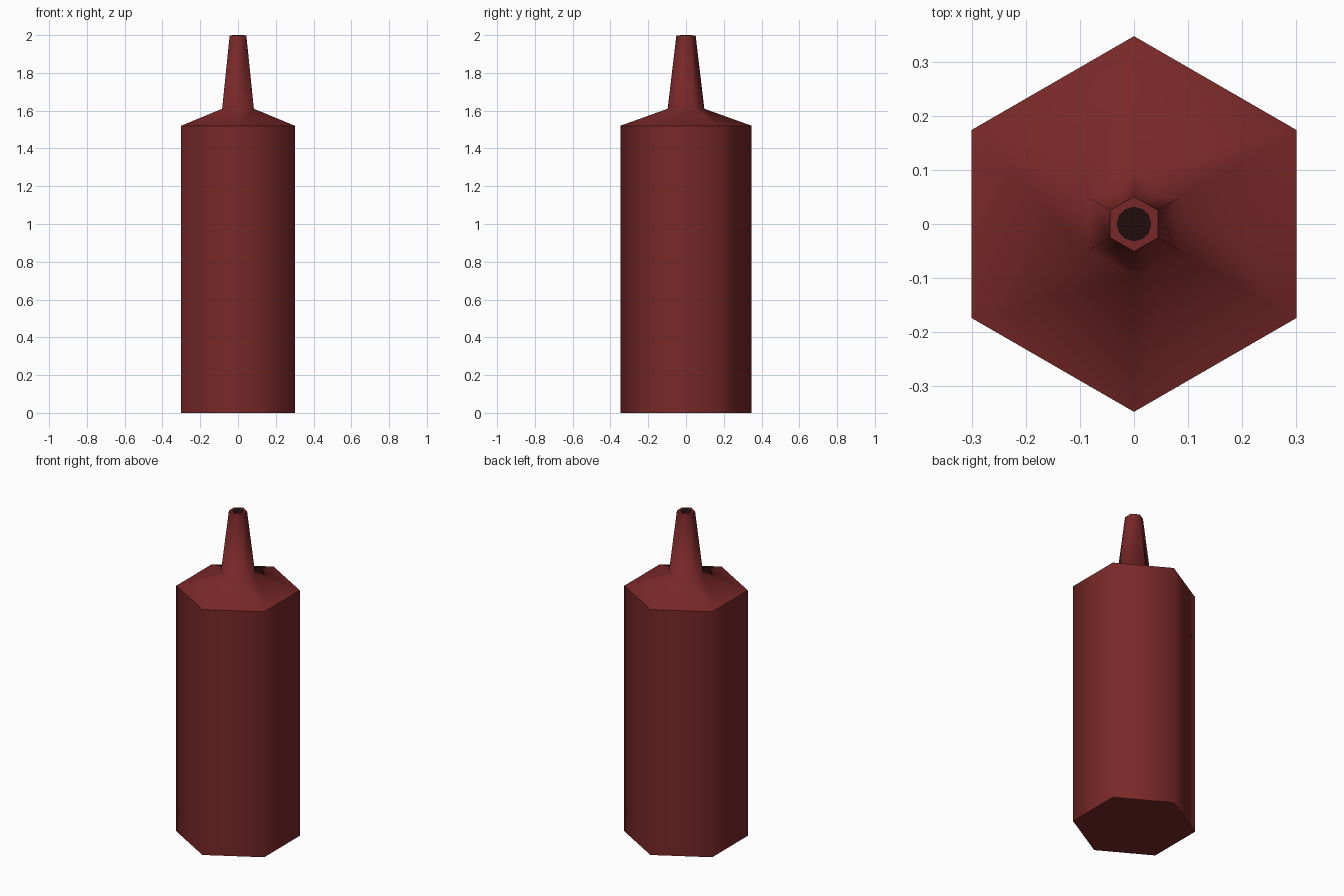
import bpy, bmesh, math

if "Cube" in bpy.data.objects:
    bpy.data.objects.remove(bpy.data.objects["Cube"])


def material(name, rgb):
    m = bpy.data.materials.new(name)
    m.diffuse_color = (*rgb, 1)
    m.use_nodes = True
    m.node_tree.nodes["Principled BSDF"].inputs["Base Color"].default_value = m.diffuse_color
    return m


def lathe(name, profile, sides, mat, sharp=()):
    """Stack of polygon rings (radius, z), corners on the y axis, capped."""
    bm = bmesh.new()
    rings = []
    for r, z in profile:
        rings.append([bm.verts.new((r * math.sin(2 * math.pi * i / sides),
                                    -r * math.cos(2 * math.pi * i / sides), z))
                      for i in range(sides)])
    for a, b in zip(rings, rings[1:]):
        for i in range(sides):
            j = (i + 1) % sides
            bm.faces.new((a[i], a[j], b[j], b[i]))
    bm.faces.new(rings[0][::-1])
    bm.faces.new(rings[-1])
    for f in bm.faces:
        f.smooth = True
    # crisp rims, soft everywhere else
    for k in sharp:
        for i in range(sides):
            bm.edges.get((rings[k][i], rings[k][(i + 1) % sides])).smooth = False
    me = bpy.data.meshes.new(name)
    bm.to_mesh(me)
    bm.free()
    me.materials.append(mat)
    ob = bpy.data.objects.new(name, me)
    bpy.context.collection.objects.link(ob)
    return ob


red = material("dark red", (0.19, 0.021, 0.021))
dark = material("opening black", (0.014, 0.004, 0.004))

# Six-sided bottle: base, shoulder, nozzle root, nozzle tip
lathe("bottle", [(0.348, 0), (0.348, 1.52), (0.097, 1.61), (0.051, 1.998)],
      6, red, sharp=(0, 1, 3))

# Dark opening in the nozzle tip
lathe("nozzle_opening", [(0.032, 1.995), (0.032, 2.0)], 12, dark, sharp=(0, 1))
